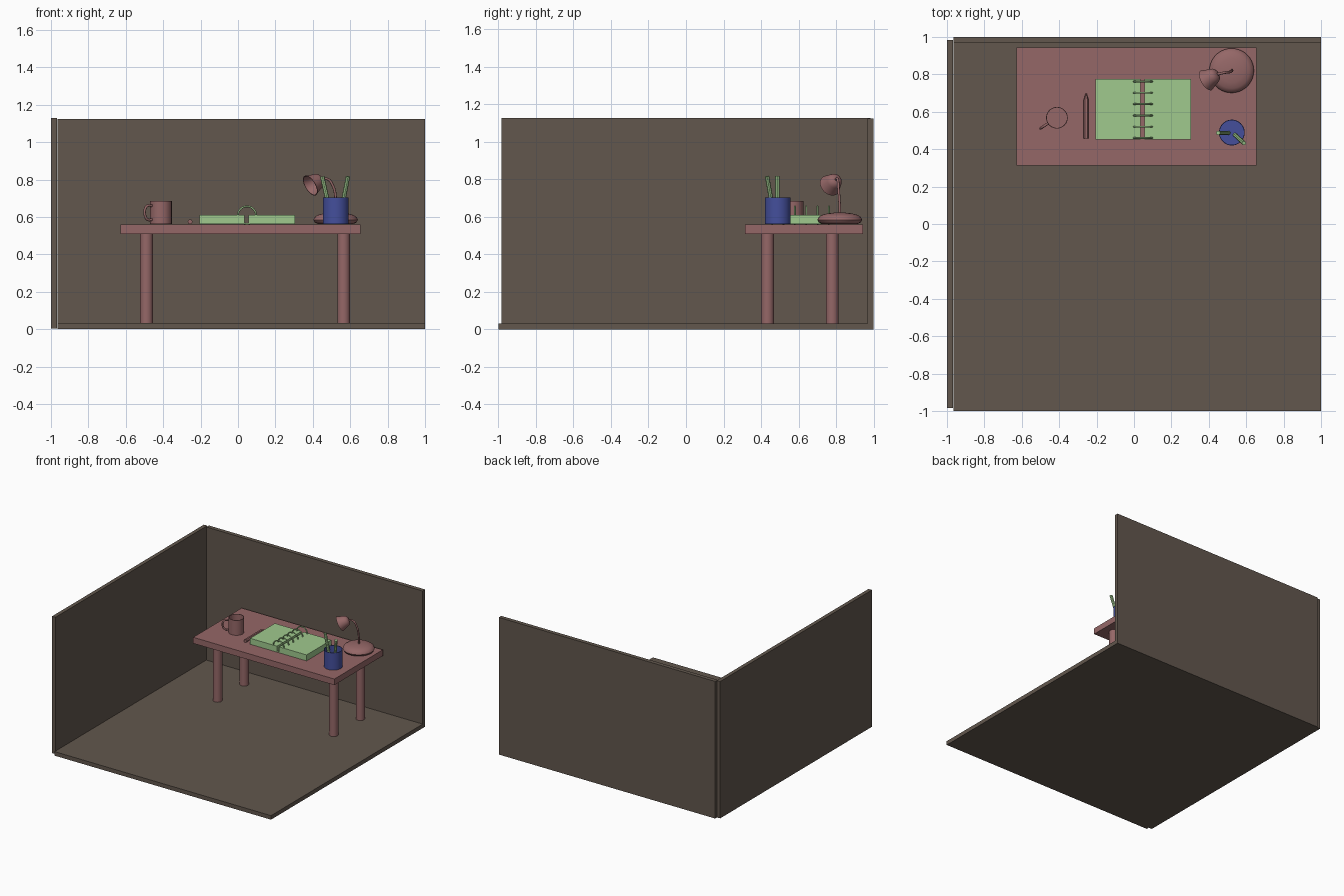
import bpy, bmesh, math
from mathutils import Vector, Matrix

if "Cube" in bpy.data.objects:
    bpy.data.objects.remove(bpy.data.objects["Cube"])


def material(name, r, g, b):
    m = bpy.data.materials.new(name)
    m.diffuse_color = (r, g, b, 1)
    m.use_nodes = True
    m.node_tree.nodes["Principled BSDF"].inputs["Base Color"].default_value = m.diffuse_color
    return m


BROWN = material("dark brown", 0.122, 0.095, 0.075)
PINK = material("dusty pink", 0.300, 0.136, 0.136)
GREEN = material("soft green", 0.350, 0.585, 0.270)
BLUE = material("deep blue", 0.058, 0.078, 0.330)


def finish(bm, name, mat, matrix=Matrix(), smooth=True):
    bmesh.ops.recalc_face_normals(bm, faces=bm.faces)
    me = bpy.data.meshes.new(name)
    bm.to_mesh(me)
    bm.free()
    me.transform(matrix)
    me.materials.append(mat)
    ob = bpy.data.objects.new(name, me)
    bpy.context.collection.objects.link(ob)
    if smooth:
        bpy.ops.object.select_all(action='DESELECT')
        ob.select_set(True)
        bpy.context.view_layer.objects.active = ob
        bpy.ops.object.shade_smooth_by_angle(angle=math.radians(40))
    return ob


def box(name, mat, lo, hi):
    lo, hi = Vector(lo), Vector(hi)
    bm = bmesh.new()
    bmesh.ops.create_cube(bm, size=1)
    m = Matrix.Translation((lo + hi) / 2) @ Matrix.Diagonal((*(hi - lo), 1))
    return finish(bm, name, mat, m, False)


def lathe(name, mat, profile, origin, axis=(0, 0, 1), sides=40):
    """Spin (radius, height) points about an axis through origin."""
    bm = bmesh.new()
    vs = [bm.verts.new((r, 0, z)) for r, z in profile]
    es = [bm.edges.new(p) for p in zip(vs, vs[1:])]
    bmesh.ops.spin(bm, geom=vs + es, cent=(0, 0, 0), axis=(0, 0, 1),
                   angle=math.tau, steps=sides)
    bmesh.ops.remove_doubles(bm, verts=bm.verts, dist=1e-5)
    turn = Vector(axis).to_track_quat('Z', 'Y').to_matrix().to_4x4()
    return finish(bm, name, mat, Matrix.Translation(origin) @ turn)


def tube(name, mat, points, radius, cyclic=False):
    """Round bar swept along a smooth path."""
    cu = bpy.data.curves.new(name, 'CURVE')
    cu.dimensions = '3D'
    cu.bevel_depth = radius
    cu.bevel_resolution = 3
    cu.use_fill_caps = True
    sp = cu.splines.new('BEZIER')
    sp.bezier_points.add(len(points) - 1)
    for bp, p in zip(sp.bezier_points, points):
        bp.co = p
        bp.handle_left_type = bp.handle_right_type = 'AUTO'
    sp.use_cyclic_u = cyclic
    sp.resolution_u = 8
    cu.materials.append(mat)
    ob = bpy.data.objects.new(name, cu)
    bpy.context.collection.objects.link(ob)
    bpy.ops.object.select_all(action='DESELECT')
    ob.select_set(True)
    bpy.context.view_layer.objects.active = ob
    bpy.ops.object.convert(target='MESH')
    return ob


def cup(r, h, t):
    return [(0, 0), (r, 0), (r, h), (r - t, h), (r - t, t), (0, t)]


# Room
box("floor", BROWN, (-0.965, -1, 0), (1, 0.97, 0.033))
box("back_wall", BROWN, (-0.965, 0.967, 0), (1, 1, 1.125))
box("left_wall", BROWN, (-1, -0.983, 0.005), (-0.969, 0.985, 1.128))

# Desk
TOP = 0.56
box("desk_top", PINK, (-0.627, 0.314, 0.51), (0.655, 0.943, TOP))
for side, x in (("left", -0.489), ("right", 0.565)):
    for end, y in (("front", 0.435), ("back", 0.78)):
        lathe(f"{end}_{side}_leg", PINK,
              [(0, 0), (0.034, 0), (0.034, 0.485), (0, 0.485)], (x, y, 0.03), sides=32)

# Mug with handle
mx, my = -0.412, 0.568
lathe("mug", PINK, cup(0.058, 0.123, 0.004), (mx, my, TOP + 0.003))
hd = Vector((-0.84, -0.54, 0)).normalized()
path = [(0.054, 0.10), (0.085, 0.10), (0.101, 0.082), (0.101, 0.048), (0.085, 0.026), (0.054, 0.026)]
tube("mug_handle", PINK, [Vector((mx, my, TOP + z)) + hd * d for d, z in path], 0.007)

# Pencil lying on the desk
lathe("loose_pencil", PINK, [(0, 0), (0.0135, 0), (0.0135, 0.205), (0.003, 0.24), (0, 0.24)],
      (-0.256, 0.458, 0.574), (0, 1, 0), sides=6)

# Open notebook with ring binding
box("left_pages", GREEN, (-0.207, 0.453, TOP + 0.002), (0.036, 0.774, 0.611))
box("right_pages", GREEN, (0.057, 0.453, TOP + 0.002), (0.305, 0.774, 0.611))
for i in range(6):
    y = 0.762 - 0.0605 * i
    ring = [(0.048 + 0.048 * math.cos(a), y, 0.610 + 0.046 * math.sin(a))
            for a in (math.tau * k / 8 for k in range(8))]
    tube(f"binder_ring_{i + 1}", GREEN, ring, 0.005, True)

# Pencil holder and its pencils
lathe("pencil_holder", BLUE, cup(0.069, 0.141, 0.004), (0.523, 0.489, TOP + 0.003))
for n, a, b in ((1, (0.505, 0.487, 0.57), (0.450, 0.487, 0.817)),
                (2, (0.540, 0.476, 0.57), (0.588, 0.432, 0.817))):
    d = Vector(b) - Vector(a)
    lathe(f"standing_pencil_{n}", GREEN,
          [(0, 0), (0.0115, 0), (0.0115, d.length), (0, d.length)], a, d, sides=8)

# Desk lamp: rounded base, curved arm, open shade
lathe("lamp_base", PINK,
      [(0, 0), (0.095, 0), (0.112, 0.008), (0.119, 0.022), (0.113, 0.036),
       (0.095, 0.048), (0.065, 0.056), (0.03, 0.06), (0, 0.061)], (0.522, 0.82, TOP + 0.003))
tube("lamp_arm", PINK, [(0.523, 0.822, 0.60), (0.523, 0.818, 0.69), (0.508, 0.812, 0.765),
                        (0.478, 0.808, 0.803), (0.436, 0.798, 0.797)], 0.007)
lathe("lamp_shade", PINK,
      [(0, -0.078), (0.022, -0.076), (0.036, -0.066), (0.043, -0.05), (0.05, -0.025), (0.06, 0),
       (0.056, 0), (0.046, -0.025), (0.039, -0.05), (0.03, -0.064), (0, -0.072)],
      (0.386, 0.768, 0.768), (-0.763, -0.458, -0.458))
